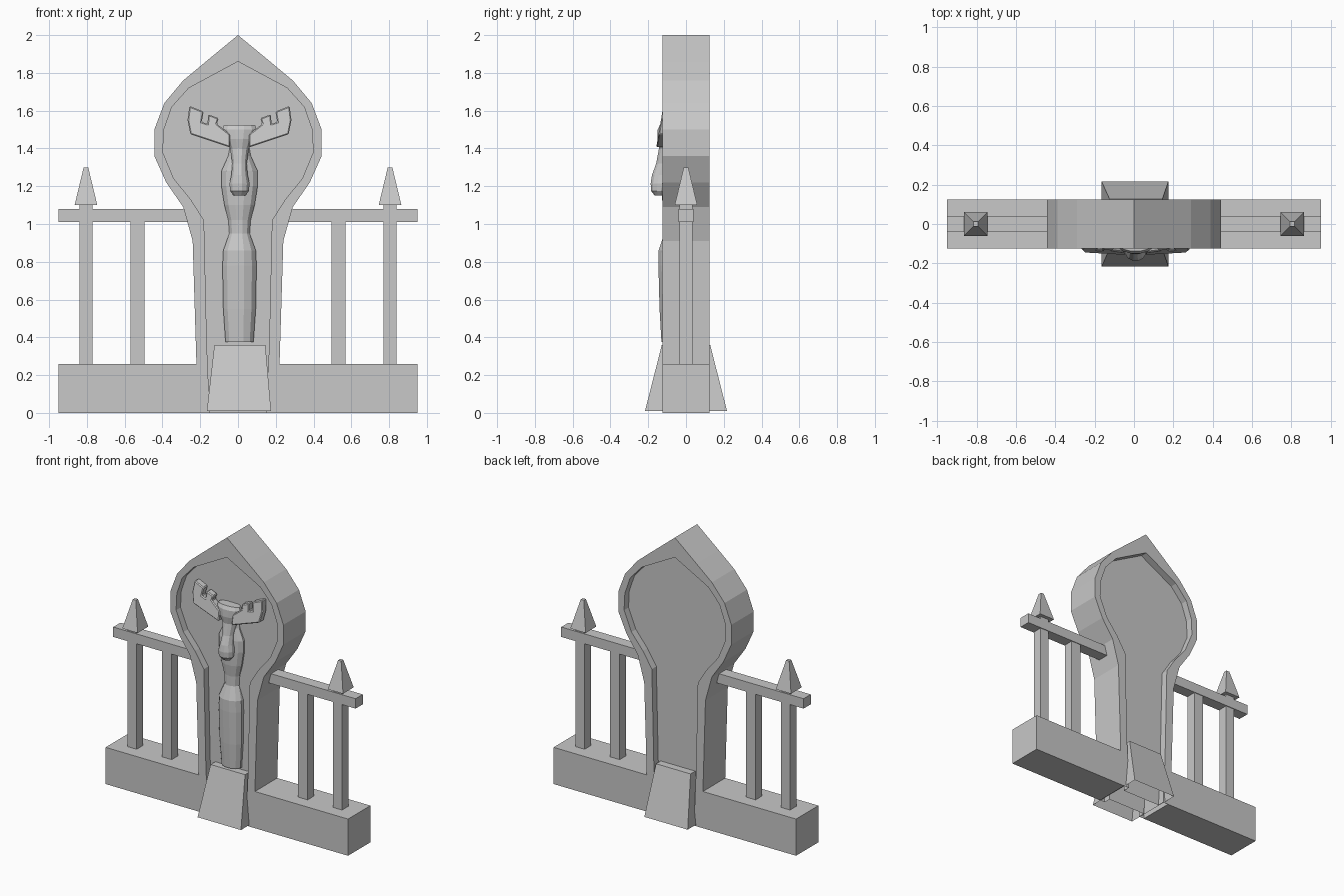
import bpy, bmesh, math

cube = bpy.data.objects.get("Cube")
if cube:
    bpy.data.objects.remove(cube, do_unlink=True)

# One stone grey for everything
stone = bpy.data.materials.new("stone_grey")
stone.use_nodes = True
grey = (0.58, 0.58, 0.58, 1)
stone.diffuse_color = grey
stone.node_tree.nodes["Principled BSDF"].inputs["Base Color"].default_value = grey


def finish(name, bm):
    bmesh.ops.recalc_face_normals(bm, faces=bm.faces)
    mesh = bpy.data.meshes.new(name)
    bm.to_mesh(mesh)
    bm.free()
    mesh.materials.append(stone)
    obj = bpy.data.objects.new(name, mesh)
    bpy.context.collection.objects.link(obj)
    return obj


def bridge(bm, a, b, closed=True):
    n = len(a)
    for i in range(n if closed else n - 1):
        j = (i + 1) % n
        bm.faces.new((a[i], a[j], b[j], b[i]))


def loft(name, rings, bottom=True):
    """Skin a stack of point rings and cap the ends."""
    bm = bmesh.new()
    loops = [[bm.verts.new(p) for p in ring] for ring in rings]
    for a, b in zip(loops, loops[1:]):
        bridge(bm, a, b)
    if bottom:
        bm.faces.new(loops[0])
    bm.faces.new(loops[-1])
    return finish(name, bm)


def rect(x, hx, hy, z):
    return [(x - hx, -hy, z), (x + hx, -hy, z), (x + hx, hy, z), (x - hx, hy, z)]


def oval(x, z, half, front, back, sides=12):
    """Flat-fronted ring whose faces touch the given width and depth."""
    grow = 1 / math.cos(math.pi / sides)
    mid, depth = (front + back) / 2, (back - front) / 2
    turns = [math.tau * (i + .5) / sides for i in range(sides)]
    return [(x + half * grow * math.cos(t), mid + depth * grow * math.sin(t), z) for t in turns]


def box(name, x0, x1, hy, z0, z1):
    x, hx = (x0 + x1) / 2, abs(x1 - x0) / 2
    return loft(name, [rect(x, hx, hy, z0), rect(x, hx, hy, z1)])


# Keyhole slab: raised rim around a shallow panel on both sides
outer = [(.22, 0), (.22, .26), (.24, .91), (.29, 1.09), (.38, 1.22), (.443, 1.36),
         (.443, 1.50), (.39, 1.64), (.29, 1.76), (.17, 1.86), (0, 2)]
inner = [(.15, 0), (.165, .36), (.18, 1.02), (.25, 1.13), (.34, 1.24), (.398, 1.38),
         (.392, 1.50), (.35, 1.62), (.26, 1.72), (.13, 1.79), (0, 1.86)]


def outline(bm, half, y):
    points = half + [(-x, z) for x, z in reversed(half[:-1])]
    return [bm.verts.new((x, y, z)) for x, z in points]


bm = bmesh.new()
edges = []
for side in (-1, 1):
    rim = outline(bm, outer, .125 * side)
    lip = outline(bm, inner, .125 * side)
    panel = outline(bm, inner, .075 * side)
    bridge(bm, rim, lip, False)
    bridge(bm, lip, panel, False)
    bm.faces.new(panel)
    edges.append(rim)
bridge(bm, *edges, closed=False)
finish("keyhole_slab", bm)

# Flared foot, hollow underneath
loft("flared_foot", [rect(.005, .17, .217, .01), rect(.01, .135, .128, .36)], bottom=False)

# Fence wings
for s, side in ((-1, "right"), (1, "left")):
    box(side + "_base", .19 * s, .95 * s, .125, 0, .26)
    box(side + "_rail", .22 * s, .95 * s, .04, 1.01, 1.08)
    box(side + "_inner_post", .495 * s, .57 * s, .035, .26, 1.01)
    box(side + "_outer_post", .77 * s, .84 * s, .035, .26, 1.01)
    box(side + "_spike_neck", .77 * s, .84 * s, .035, 1.08, 1.10)
    loft(side + "_spike", [rect(.805 * s, .06, .06, 1.10), rect(.805 * s, .012, .012, 1.30)])

# Statue body: height, half width, front depth
CX = .008
body = [(.375, .074, -.13), (.55, .086, -.14), (.78, .09, -.146), (.86, .086, -.145),
        (.95, .054, -.115), (1.02, .059, -.115), (1.10, .08, -.125), (1.20, .096, -.128),
        (1.28, .096, -.128), (1.36, .06, -.12), (1.44, .045, -.11)]
loft("statue_body", [oval(CX, z, w, f, -.02) for z, w, f in body])

# Animal head, muzzle pointing down
head = [(1.15, .03, -.165, -.12), (1.175, .05, -.185, -.1), (1.215, .053, -.187, -.09),
        (1.26, .043, -.18, -.08), (1.32, .038, -.158, -.07), (1.40, .05, -.143, -.06),
        (1.45, .072, -.152, -.06), (1.50, .09, -.15, -.06), (1.525, .082, -.138, -.07)]
loft("statue_head", [oval(CX, z, w, f, b) for z, w, f, b in head])

# Broad notched antlers, leaning back towards the tips
antler = [(.05, 1.405), (.26, 1.475), (.275, 1.55), (.265, 1.625), (.19, 1.595), (.20, 1.54),
          (.17, 1.53), (.165, 1.58), (.11, 1.56), (.12, 1.53), (.05, 1.475)]
for s, side in ((-1, "right"), (1, "left")):
    obj = loft(side + "_antler", [[(CX + s * x, y + .17 * (z - 1.45), z) for x, z in antler]
                                  for y in (-.15, -.1)])
    bevel = obj.modifiers.new("soft_edges", "BEVEL")
    bevel.width = .006
    bevel.segments = 1
